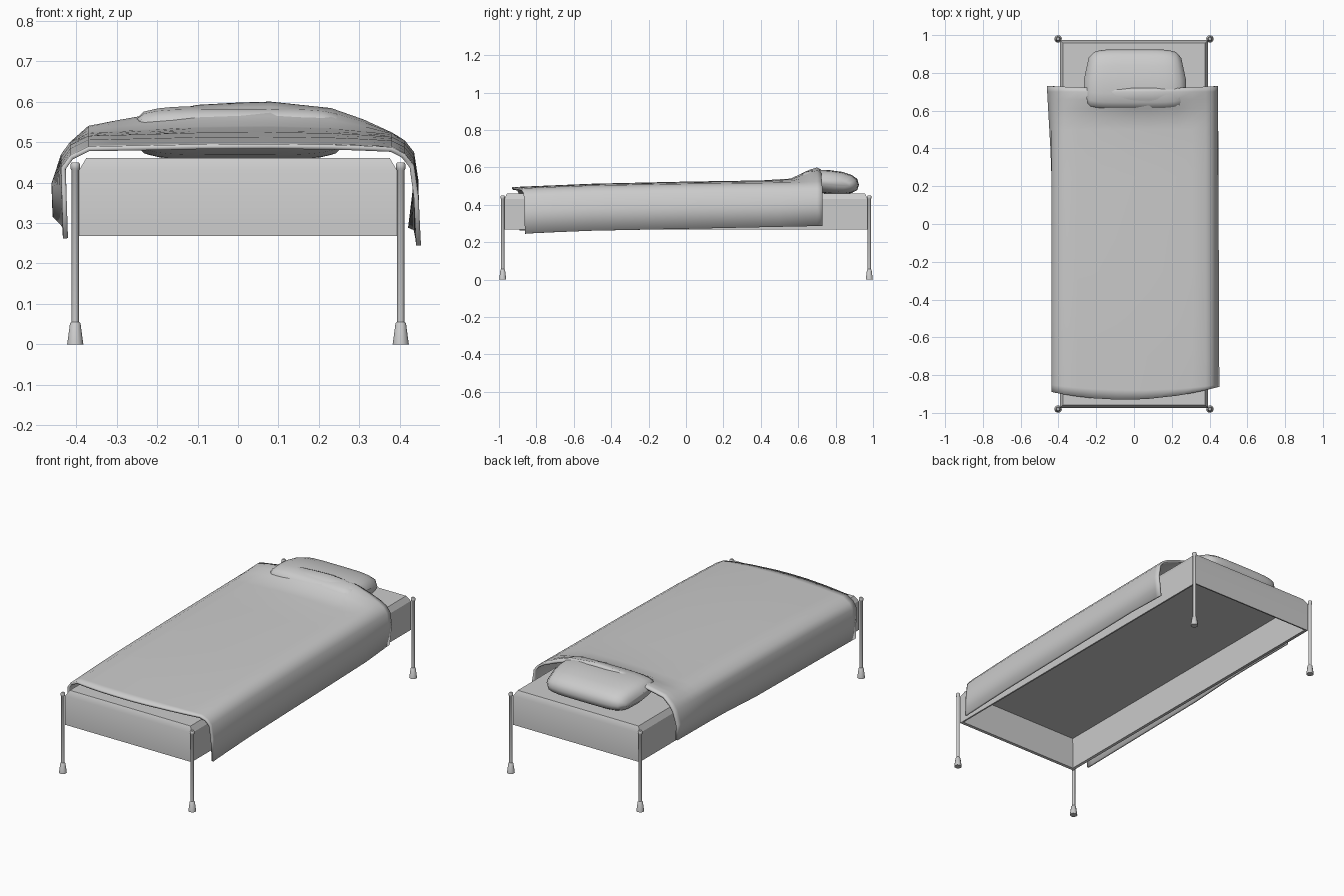
import bpy
import math

if "Cube" in bpy.data.objects:
    bpy.data.objects.remove(bpy.data.objects["Cube"])

grey = bpy.data.materials.new("plain grey")
grey.use_nodes = True
colour = (0.6, 0.6, 0.6, 1)
grey.diffuse_color = colour
grey.node_tree.nodes["Principled BSDF"].inputs["Base Color"].default_value = colour


def loft(name, rows, closed=False, caps=(False, False), angle=40):
    """Skin a list of equal-length point rows."""
    n = len(rows[0])
    verts = [p for row in rows for p in row]
    faces = []
    for i in range(len(rows) - 1):
        for j in range(n if closed else n - 1):
            k = (j + 1) % n
            faces.append((i * n + j, i * n + k, (i + 1) * n + k, (i + 1) * n + j))
    if caps[0]:
        faces.append(tuple(reversed(range(n))))
    if caps[1]:
        faces.append(tuple(range(len(verts) - n, len(verts))))
    mesh = bpy.data.meshes.new(name)
    mesh.from_pydata(verts, [], faces)
    mesh.materials.append(grey)
    obj = bpy.data.objects.new(name, mesh)
    bpy.context.collection.objects.link(obj)
    bpy.ops.object.select_all(action="DESELECT")
    obj.select_set(True)
    bpy.context.view_layer.objects.active = obj
    bpy.ops.object.shade_smooth_by_angle(angle=math.radians(angle))
    return obj


def lerp(table, y):
    """Read a value from a list of (y, value) pairs."""
    for (y0, a), (y1, b) in zip(table, table[1:]):
        if y <= y1:
            return a + (b - a) * max(0, y - y0) / (y1 - y0)
    return table[-1][1]


def ring(radius, z, x, y, n=10):
    return [(x + radius * math.cos(2 * math.pi * k / n),
             y + radius * math.sin(2 * math.pi * k / n), z) for k in range(n)]


def rect(hx, hy, z):
    return [(-hx, -hy, z), (hx, -hy, z), (hx, hy, z), (-hx, hy, z)]


# Four round legs with flared feet and small caps
LEG = [(0.02, 0), (0.013, 0.052), (0.009, 0.056), (0.009, 0.43),
       (0.012, 0.434), (0.012, 0.445), (0.008, 0.45)]
for sx, side in ((-1, "right"), (1, "left")):
    for sy, end in ((-1, "front"), (1, "back")):
        loft(f"{end}_{side}_leg",
             [ring(r, z, sx * 0.402, sy * 0.98) for r, z in LEG],
             closed=True, caps=(True, True))

# Hollow bed base, open underneath, with the sloped mattress top
loft("bed_base", [rect(0.376, 0.956, 0.45), rect(0.38, 0.96, 0.272),
                  rect(0.393, 0.973, 0.268), rect(0.393, 0.973, 0.43),
                  rect(0.375, 0.957, 0.46)][::1],
     closed=True, caps=(True, True), angle=30)

# Pillow: rounded sections from side to side, higher toward the blanket
sections = []
for step in range(13):
    t = -1 + step / 6
    t = math.copysign(abs(t) ** 0.7, t)
    full = (1 - abs(t) ** 5) ** 0.5
    half_y = 0.115 + 0.045 * full
    half_z = 0.018 + 0.046 * full
    loop = []
    for k in range(16):
        a = 2 * math.pi * k / 16
        c, s = math.cos(a), math.sin(a)
        c = math.copysign(abs(c) ** 0.8, c)
        s = math.copysign(abs(s) ** 0.8, s)
        y = 0.765 + half_y * c
        x = 0.005 + t * (0.27 - 0.025 * max(0, c))
        loop.append((x, y, 0.522 - 0.014 * c + half_z * s))
    sections.append(loop)
loft("pillow", sections, closed=True, caps=(True, True), angle=60)

# Blanket: cross-sections from foot to head, swelling over the pillow
CREST = [(-0.37, 0.25), (-0.3, 0.42), (-0.22, 0.6), (-0.1, 0.9), (0, 0.97),
         (0.08, 1), (0.23, 0.8), (0.31, 0.45), (0.38, 0.05)]
BASE = [(-0.93, 0.487), (-0.5, 0.503), (0, 0.512), (0.72, 0.52)]
HUMP = [(-0.93, 0.008), (0.4, 0.014), (0.56, 0.022), (0.66, 0.068), (0.7, 0.08), (0.72, 0.07)]
HEM_LEFT = [(-0.93, 0.245), (-0.5, 0.262), (0, 0.272), (0.72, 0.287)]
HEM_RIGHT = [(-0.93, 0.262), (0, 0.275), (0.72, 0.315)]
X_LEFT = [(-0.93, 0.452), (0.5, 0.446), (0.72, 0.432)]
X_RIGHT = [(-0.93, -0.432), (0.3, -0.434), (0.72, -0.458)]
rows = []
for y in (-0.93, -0.88, -0.7, -0.5, -0.25, 0, 0.25, 0.4, 0.5, 0.56, 0.61, 0.66, 0.7, 0.72):
    base, hump = lerp(BASE, y), lerp(HUMP, y)
    hl, hr, xl, xr = (lerp(t, y) for t in (HEM_LEFT, HEM_RIGHT, X_LEFT, X_RIGHT))
    right = [(xr, hr), (xr - 0.003, (hr + base) / 2 - 0.02), (-0.437, base - 0.05), (-0.415, base - 0.02)]
    left = [(0.412, base - 0.016), (0.435, base - 0.045), (0.446, (hl + base) / 2), (xl, hl)]
    top = [(x, base + hump * w) for x, w in CREST]
    row = []
    for x, z in right + top + left:
        # The foot edge bows outward in the middle
        bow = 0.055 * (abs(x + 0.05) / 0.45) ** 2 if y < -0.9 else 0
        if -0.9 < y < -0.85:
            bow = 0.03 * (abs(x) / 0.45) ** 2
        if y > 0.7:
            bow = 0.01 * (x / 0.45) ** 2
        row.append((x, y + bow, z))
    rows.append(row)
blanket = loft("blanket", rows, angle=50)
thick = blanket.modifiers.new("cloth thickness", "SOLIDIFY")
thick.thickness = 0.012
thick.offset = -1
